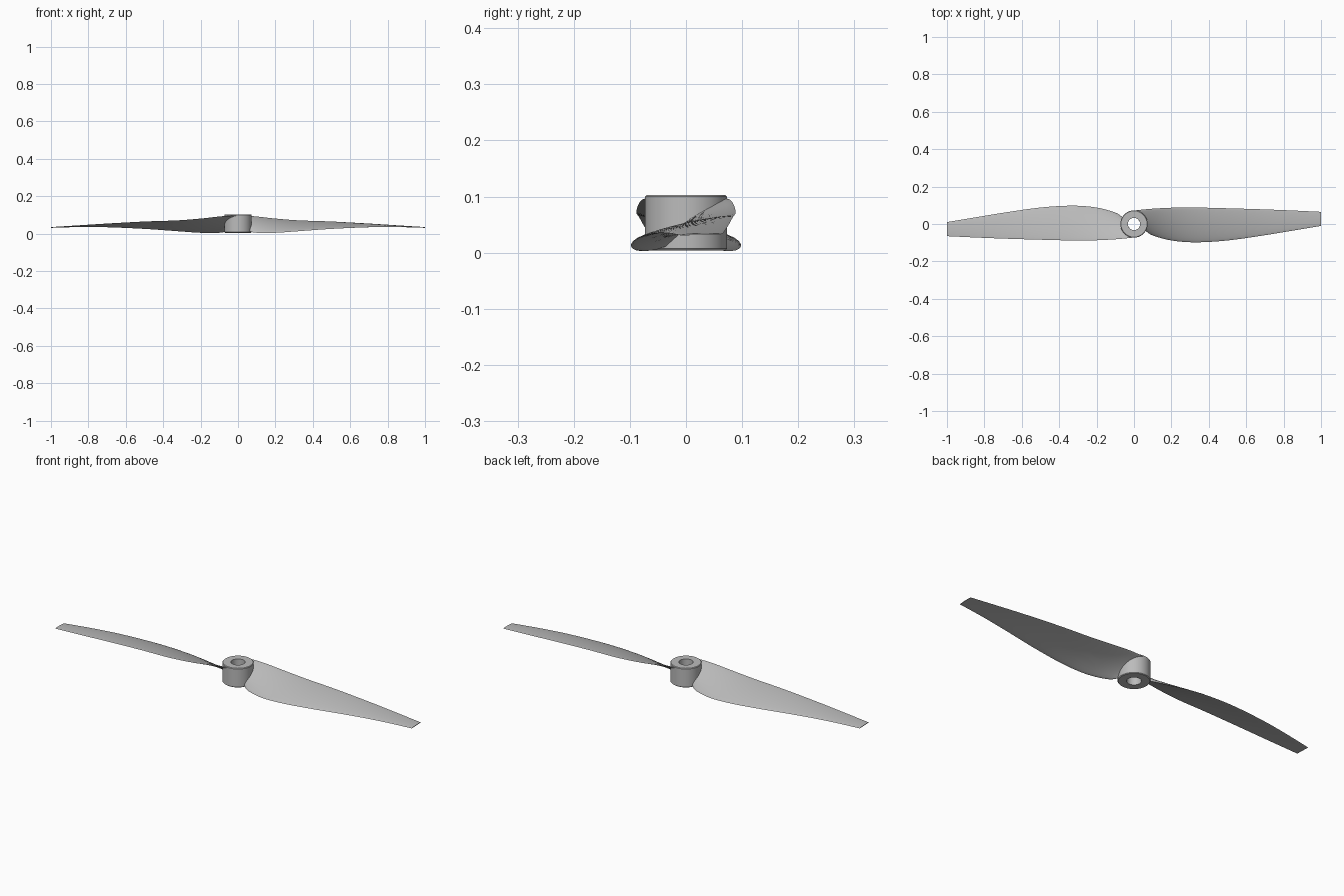
import bpy
import bmesh
import math
from mathutils import Vector

default = bpy.data.objects.get("Cube")
if default:
    bpy.data.objects.remove(default, do_unlink=True)

grey = bpy.data.materials.new("grey plastic")
grey.use_nodes = True
colour = (0.5, 0.5, 0.5, 1)
grey.diffuse_color = colour
grey.node_tree.nodes["Principled BSDF"].inputs["Base Color"].default_value = colour


def finish(name, bm, angle):
    bmesh.ops.recalc_face_normals(bm, faces=bm.faces)
    mesh = bpy.data.meshes.new(name)
    bm.to_mesh(mesh)
    bm.free()
    mesh.materials.append(grey)
    obj = bpy.data.objects.new(name, mesh)
    bpy.context.collection.objects.link(obj)
    bpy.ops.object.select_all(action="DESELECT")
    bpy.context.view_layer.objects.active = obj
    obj.select_set(True)
    bpy.ops.object.shade_smooth_by_angle(angle=math.radians(angle))
    return obj


def smooth_path(points, steps):
    """Catmull-Rom curve through the points."""
    pts = [points[0]] + points + [points[-1]]
    path = []
    for a, b, c, d in zip(pts, pts[1:], pts[2:], pts[3:]):
        for i in range(steps):
            t = i / steps
            path.append(b + (c - a) * t / 2 + (a - b * 2.5 + c * 2 - d / 2) * t**2
                        + (b * 1.5 - a / 2 - c * 1.5 + d / 2) * t**3)
    return path + [points[-1]]


# Hub: a ring with chamfered rims and an open bore
bore, radius, bottom, top, rim = 0.033, 0.073, 0.004, 0.103, 0.003
profile = [(bore, bottom), (radius - rim, bottom), (radius, bottom + rim),
           (radius, top - rim), (radius - rim, top), (bore, top)]
segments = 64
bm = bmesh.new()
rings = []
for s in range(segments):
    a = math.tau * s / segments
    rings.append([bm.verts.new((r * math.cos(a), r * math.sin(a), z)) for r, z in profile])
for s in range(segments):
    one, two = rings[s - 1], rings[s]
    for k in range(len(profile)):
        bm.faces.new((one[k - 1], two[k - 1], two[k], one[k]))
finish("hub", bm, 30)

# Blade edges from root to tip, leading edge low and trailing edge high
leading = [Vector(p) for p in (
    (0.06, -0.035, 0.012), (0.1, -0.061, 0.004), (0.2, -0.088, 0.004),
    (0.33, -0.098, 0.013), (0.5, -0.088, 0.025), (0.7, -0.06, 0.034),
    (0.85, -0.035, 0.035), (1, -0.01, 0.031))]
trailing = [Vector(p) for p in (
    (0.0, 0.072, 0.097), (0.09, 0.081, 0.092), (0.2, 0.087, 0.08),
    (0.33, 0.088, 0.07), (0.5, 0.084, 0.064), (0.7, 0.078, 0.053),
    (0.85, 0.072, 0.043), (1, 0.065, 0.033))]


def airfoil(front, back, share):
    """Closed cambered section between two edge points."""
    chord = back - front
    lift = Vector((0, -chord.z, chord.y)).normalized()
    thick = 0.013 * (1 - share) + 0.003 * share
    camber = 0.04 * chord.length * (1 - share * 0.6)
    half = 12
    points = []
    for i in range(2 * half):
        a = math.pi * i / half
        t = (1 - math.cos(a)) / 2
        bulge = thick * math.sin(a) * (1.15 - 0.5 * t) / 2
        points.append(front + chord * t + lift * (camber * 4 * t * (1 - t) + bulge))
    return points


def blade(name, turn):
    bm = bmesh.new()
    fronts, backs = smooth_path(leading, 6), smooth_path(trailing, 6)
    sections = []
    for i, (f, b) in enumerate(zip(fronts, backs)):
        section = airfoil(f, b, i / (len(fronts) - 1))
        sections.append([bm.verts.new((p.x * turn, p.y * turn, p.z)) for p in section])
    for one, two in zip(sections, sections[1:]):
        for k in range(len(one)):
            bm.faces.new((one[k - 1], two[k - 1], two[k], one[k]))
    bm.faces.new(sections[0])
    bm.faces.new(sections[-1])
    finish(name, bm, 50)


# The two blades are half a turn apart
blade("left_blade", 1)
blade("right_blade", -1)
